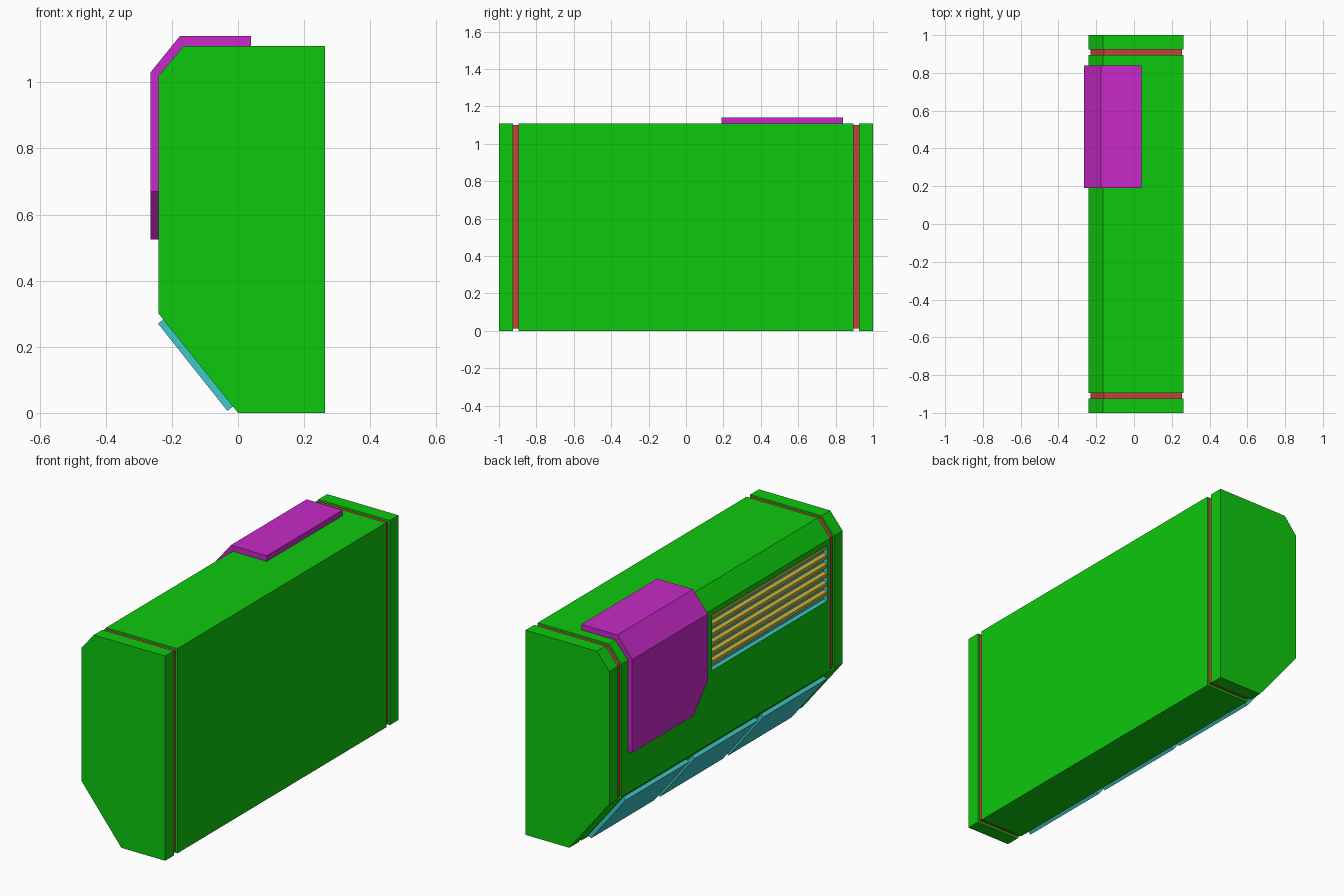
import bpy, bmesh
from mathutils import Vector

cube = bpy.data.objects.get("Cube")
if cube:
    bpy.data.objects.remove(cube, do_unlink=True)


def material(name, rgb):
    m = bpy.data.materials.new(name)
    m.use_nodes = True
    m.diffuse_color = (*rgb, 1)
    m.node_tree.nodes["Principled BSDF"].inputs["Base Color"].default_value = (*rgb, 1)
    return m


GREEN = material("green", (0.004, 0.58, 0.004))
RED = material("red", (0.58, 0.05, 0.05))
MAGENTA = material("magenta", (0.58, 0.023, 0.58))
CYAN = material("cyan", (0.05, 0.58, 0.58))
YELLOW = material("yellow", (0.58, 0.43, 0.04))


def finish(name, bm, *mats):
    bmesh.ops.recalc_face_normals(bm, faces=bm.faces)
    me = bpy.data.meshes.new(name)
    bm.to_mesh(me)
    bm.free()
    for m in mats:
        me.materials.append(m)
    ob = bpy.data.objects.new(name, me)
    bpy.context.collection.objects.link(ob)
    return ob


def prism(profile, y0, y1):
    """Extrude an (x, z) outline along y."""
    bm = bmesh.new()
    face = bm.faces.new([bm.verts.new((x, y0, z)) for x, z in profile])
    out = bmesh.ops.extrude_face_region(bm, geom=[face])
    verts = [g for g in out["geom"] if isinstance(g, bmesh.types.BMVert)]
    bmesh.ops.translate(bm, verts=verts, vec=(0, y1 - y0, 0))
    bmesh.ops.recalc_face_normals(bm, faces=bm.faces)
    return bm


SHELL = [(0.263, 0), (0.263, 1.11), (-0.165, 1.11), (-0.24, 1.02), (-0.24, 0.3), (0, 0)]
CORE = [(0.253, 0.012), (0.253, 1.1), (-0.16, 1.1), (-0.23, 1.016), (-0.23, 0.304), (0.004, 0.012)]

# Main body with a recessed vent pocket in its -x wall
VENT_Y, VENT_Z, DEPTH = (-0.87, 0.12), (0.69, 0.99), 0.025
bm = prism(SHELL, -0.895, 0.895)
wall = min(bm.faces, key=lambda f: f.calc_center_median().x)
bmesh.ops.inset_individual(bm, faces=[wall], thickness=0.05)
mid_z = wall.calc_center_median().z
for v in wall.verts:
    v.co.y = VENT_Y[v.co.y > 0]
    v.co.z = VENT_Z[v.co.z > mid_z]
pocket = bmesh.ops.inset_individual(bm, faces=[wall], thickness=0, depth=-DEPTH)
for f in pocket["faces"] + [wall]:
    f.material_index = 1
finish("main_body", bm, GREEN, CYAN)

# Vent slats
for i in range(6):
    z = VENT_Z[0] + 0.035 + i * 0.05
    slat = [(-0.216, z), (-0.216, z + 0.018), (-0.236, z + 0.012), (-0.236, z - 0.006)]
    finish(f"vent_slat_{i + 1}", prism(slat, *VENT_Y), YELLOW)

# End caps and the inset seams joining them to the body
for side, name in ((-1, "front"), (1, "back")):
    finish(f"{name}_end_cap", prism(SHELL, side * 0.925, side), GREEN)
    finish(f"{name}_seam", prism(CORE, side * 0.89, side * 0.93), RED)

# Three plates on the lower slope
PLATE = [(-0.242, 0.27), (-0.225, 0.283), (-0.015, 0.02), (-0.032, 0.006)]
for i in range(3):
    y = (i - 1) * 0.59
    finish(f"slope_plate_{i + 1}", prism(PLATE, y - 0.27, y + 0.27), CYAN)

# Bent cover over the top edge, with one lower corner cut off
COVER = [(-0.265, 0.525), (-0.265, 1.03), (-0.176, 1.14), (0.04, 1.14),
         (0.04, 1.11), (-0.165, 1.11), (-0.24, 1.02), (-0.24, 0.525)]
bm = prism(COVER, 0.19, 0.84)
cut = bmesh.ops.bisect_plane(bm, geom=bm.verts[:] + bm.edges[:] + bm.faces[:],
                             plane_co=(0, 0.19, 0.67), plane_no=Vector((0, -0.145, -0.125)),
                             clear_outer=True)
bmesh.ops.holes_fill(bm, edges=[e for e in bm.edges if e.is_boundary])
finish("corner_cover", bm, MAGENTA)
